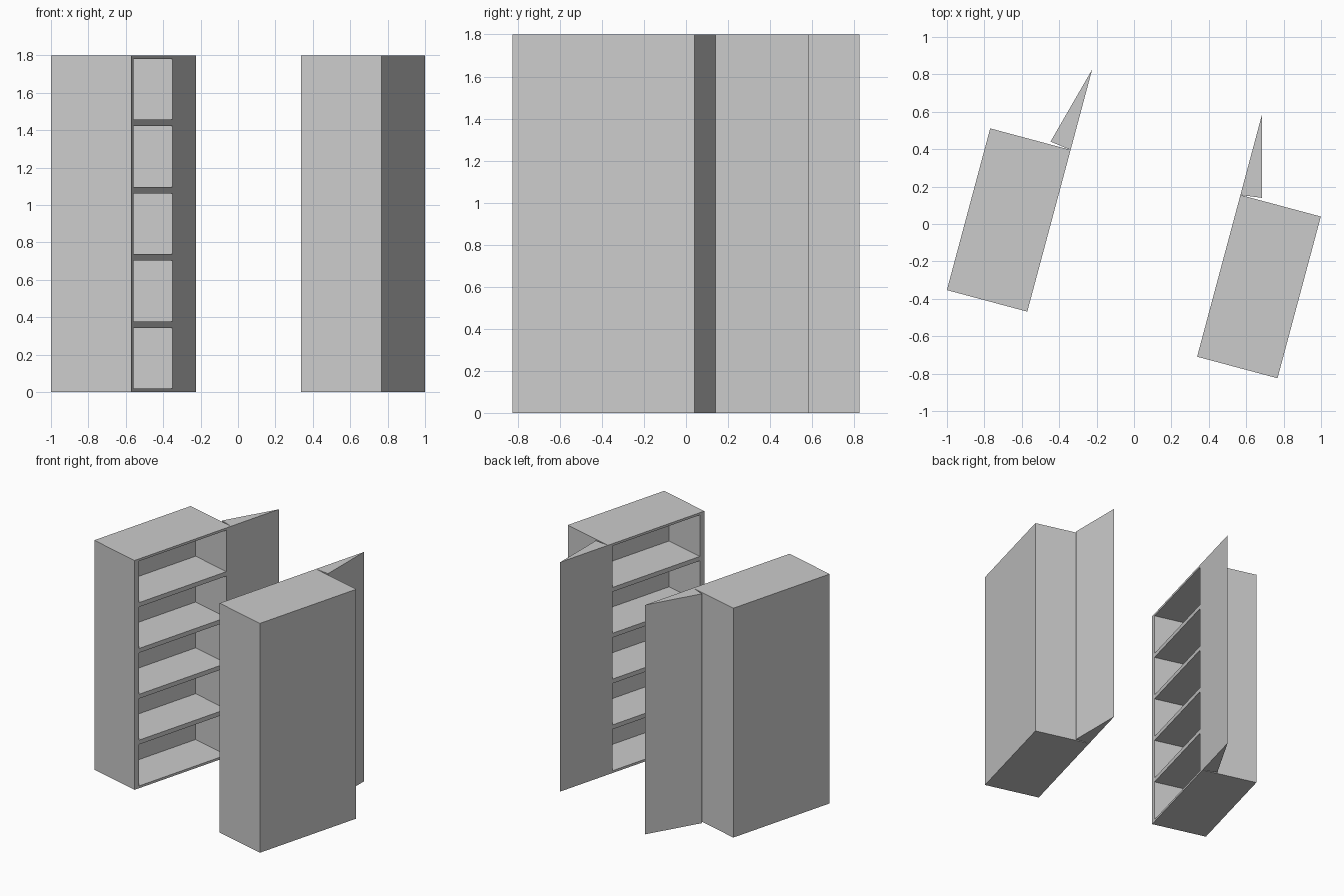
import bpy, bmesh, math
from mathutils import Matrix

if "Cube" in bpy.data.objects:
    bpy.data.objects.remove(bpy.data.objects["Cube"])

H, LENGTH, DEPTH = 1.8, 0.895, 0.445      # cabinet size
SIDE, EDGE, BOARD = 0.042, 0.018, 0.0345  # side walls, top/bottom, shelves
CELL_DEPTH, CELLS = 0.34, 5
DOOR = 0.445
CELL_H = (H - 2 * EDGE - (CELLS - 1) * BOARD) / CELLS
TILT = math.radians(15)


def finish(bm, name, placement):
    bmesh.ops.recalc_face_normals(bm, faces=bm.faces)
    bmesh.ops.dissolve_limit(bm, angle_limit=0.01, verts=bm.verts, edges=bm.edges)
    mesh = bpy.data.meshes.new(name)
    bm.to_mesh(mesh)
    bm.free()
    obj = bpy.data.objects.new(name, mesh)
    obj.matrix_world = placement
    bpy.context.collection.objects.link(obj)


def push(bm, geom, x):
    verts = [g for g in geom if isinstance(g, bmesh.types.BMVert)]
    bmesh.ops.translate(bm, verts=verts, vec=(x, 0, 0))


# cabinet body: open face on local x = 0, hinge corner at the origin
def cabinet(name, side, placement):
    ys = [-LENGTH, SIDE - LENGTH, -SIDE, 0]
    zs = [0]
    for i in range(CELLS):
        low = EDGE + i * (CELL_H + BOARD)
        zs += [low, low + CELL_H]
    zs.append(H)
    bm = bmesh.new()
    grid = [[bm.verts.new((0, y, z)) for z in zs] for y in ys]
    front, cells = [], []
    for i in range(3):
        for j in range(len(zs) - 1):
            f = bm.faces.new((grid[i][j], grid[i + 1][j],
                              grid[i + 1][j + 1], grid[i][j + 1]))
            front.append(f)
            if i == 1 and j % 2 == 1:
                cells.append(f)
    ext = bmesh.ops.extrude_face_region(bm, geom=front, use_keep_orig=True)
    push(bm, ext["geom"], side * DEPTH)
    # shelf compartments
    res = bmesh.ops.extrude_discrete_faces(bm, faces=cells)
    for f in res["faces"]:
        push(bm, f.verts, side * CELL_DEPTH)
    finish(bm, name, placement)


# wedge door beyond the hinge corner
def door(name, side, placement):
    profile = [(0, 0), (0, DOOR),
               (side * DOOR * math.sin(TILT), DOOR * (1 - math.cos(TILT)))]
    bm = bmesh.new()
    base = bm.faces.new([bm.verts.new((x, y, 0)) for x, y in profile])
    ext = bmesh.ops.extrude_face_region(bm, geom=[base], use_keep_orig=True)
    top = [g for g in ext["geom"] if isinstance(g, bmesh.types.BMVert)]
    bmesh.ops.translate(bm, verts=top, vec=(0, 0, H))
    finish(bm, name, placement)


# two units facing each other
for label, side, x, y in (("left", -1, -0.339, 0.396), ("right", 1, 0.569, 0.155)):
    place = Matrix.Translation((x, y, 0)) @ Matrix.Rotation(-TILT, 4, 'Z')
    cabinet(label + "_shelf_cabinet", side, place)
    door(label + "_wedge_door", side, place)
